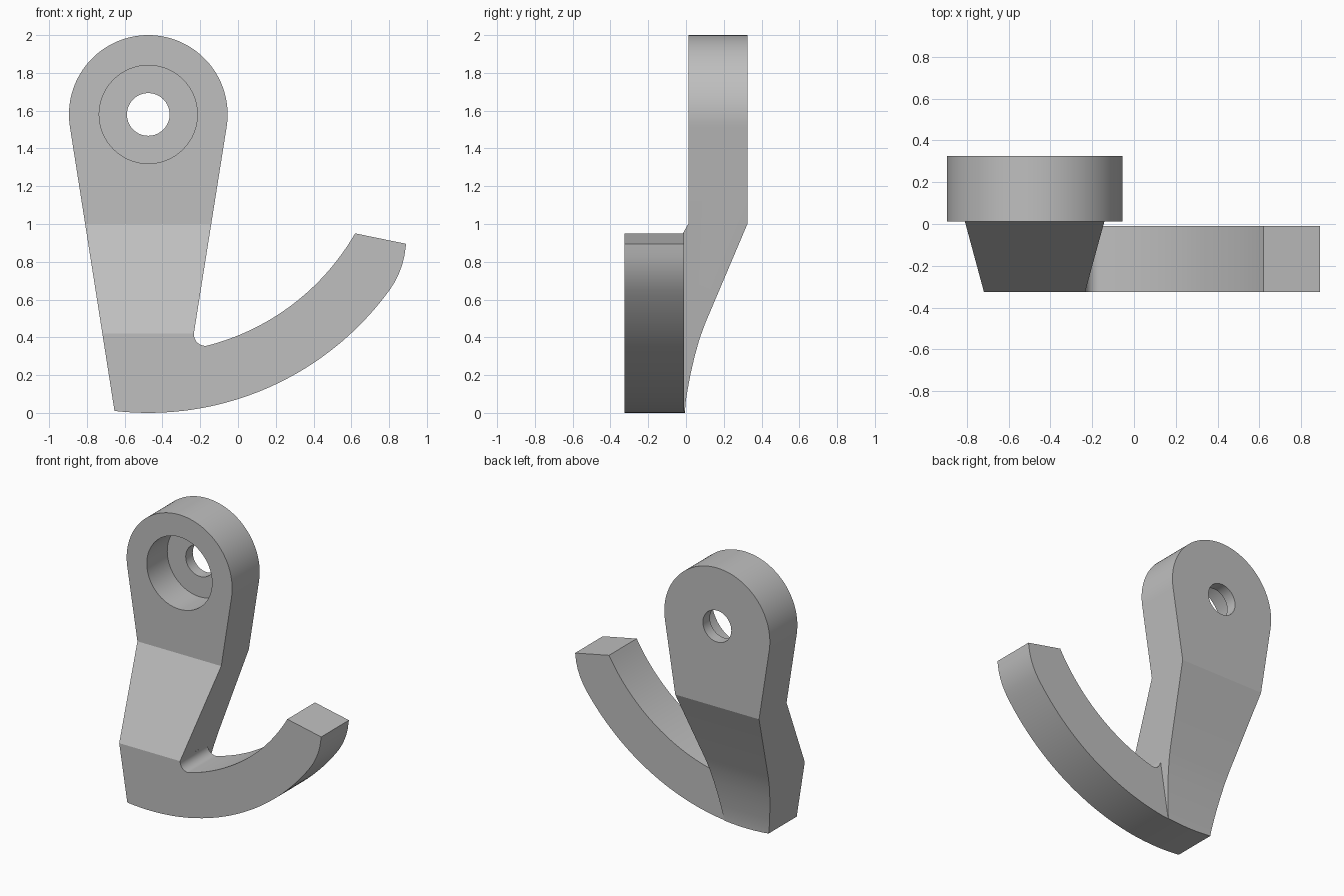
import bpy
import bmesh
from math import sin, cos, radians

cube = bpy.data.objects.get("Cube")
if cube:
    bpy.data.objects.remove(cube, do_unlink=True)

CX, CZ = -0.475, 1.58           # screw hole centre, shared by the hook arcs
FRONT, MID, BACK = -0.325, -0.01, 0.325

grey = bpy.data.materials.new("grey")
grey.use_nodes = True
grey.diffuse_color = (0.52, 0.52, 0.52, 1)
grey.node_tree.nodes["Principled BSDF"].inputs["Base Color"].default_value = (0.52, 0.52, 0.52, 1)


def arc(x, z, r, start, end, n):
    angles = [radians(start + (end - start) * i / n) for i in range(n + 1)]
    return [(x + r * cos(a), z + r * sin(a)) for a in angles]


def prism(name, outline, lo, hi, axis="y"):
    """Extrude an outline: (x, z) along y, or (y, z) along x."""
    bm = bmesh.new()

    def place(p, d):
        return (p[0], d, p[1]) if axis == "y" else (d, p[0], p[1])

    rings = [[bm.verts.new(place(p, d)) for p in outline] for d in (lo, hi)]
    n = len(outline)
    for ring in rings:
        bm.faces.new(ring)
    for i in range(n):
        j = (i + 1) % n
        bm.faces.new((rings[0][i], rings[0][j], rings[1][j], rings[1][i]))
    bmesh.ops.recalc_face_normals(bm, faces=bm.faces)
    mesh = bpy.data.meshes.new(name)
    bm.to_mesh(mesh)
    bm.free()
    mesh.materials.append(grey)
    obj = bpy.data.objects.new(name, mesh)
    bpy.context.collection.objects.link(obj)
    return obj


def combine(obj, other, operation):
    mod = obj.modifiers.new(operation, "BOOLEAN")
    mod.operation = operation
    mod.solver = "EXACT"
    mod.object = other
    bpy.context.view_layer.objects.active = obj
    bpy.ops.object.modifier_apply(modifier=mod.name)
    bpy.data.objects.remove(other, do_unlink=True)


# Shank: tapered rounded plate trimmed by the cranked side profile
bottom = arc(CX, CZ, 1.58, -96.5, -90, 3) + arc(CX, CZ, 1.58, -90, -83.6, 3)[1:]
head = arc(CX, CZ, 0.42, -8.9, 188.9, 64)
body = prism("wall_hook", bottom + head, -0.6, 0.6)
body.data.materials[0] = grey
side = [(FRONT, -0.1), (FRONT, 0.42), (0.012, 1.0), (0.012, 2.1),
        (BACK, 2.1), (BACK, 1.0), (0.1, 0.47), (0.071, 0.39), (0.046, 0.3),
        (0.025, 0.21), (0.008, 0.12), (-0.003, 0.05), (MID, -0.1)]
combine(body, prism("side_profile", side, -1.5, 1.5, "x"), "INTERSECT")

# Hook arm: curved bar with a rounded outer tip and a fillet at the shank
outer = arc(CX, CZ, 1.58, -90, -83.6, 3) + arc(CX, CZ, 1.58, -83.6, -36, 32)[1:]
tip = [(0.828, 0.69), (0.85, 0.733), (0.868, 0.78), (0.881, 0.83), (0.89, 0.895)]
inner = arc(CX, CZ, 1.263, -29.9, -75.5, 32)
fillet = arc(-0.173, 0.415, 0.06, 284.5, 171.1, 12)[1:]
arm = prism("hook_arm", outer + tip + inner + fillet + [(-0.4, 0.3)], FRONT, MID)
combine(body, arm, "UNION")

# Screw hole with a deep counterbore
for name, radius, lo, hi in (("counterbore", 0.26, -0.2, 0.245),
                             ("screw_hole", 0.113, -0.3, 0.6)):
    circle = arc(CX, CZ, radius, 0, 360, 64)[:-1]
    combine(body, prism(name, circle, lo, hi), "DIFFERENCE")

# Smooth curves, crisp edges
bpy.ops.object.select_all(action="DESELECT")
body.select_set(True)
bpy.context.view_layer.objects.active = body
bpy.ops.object.shade_smooth_by_angle(angle=radians(20))
